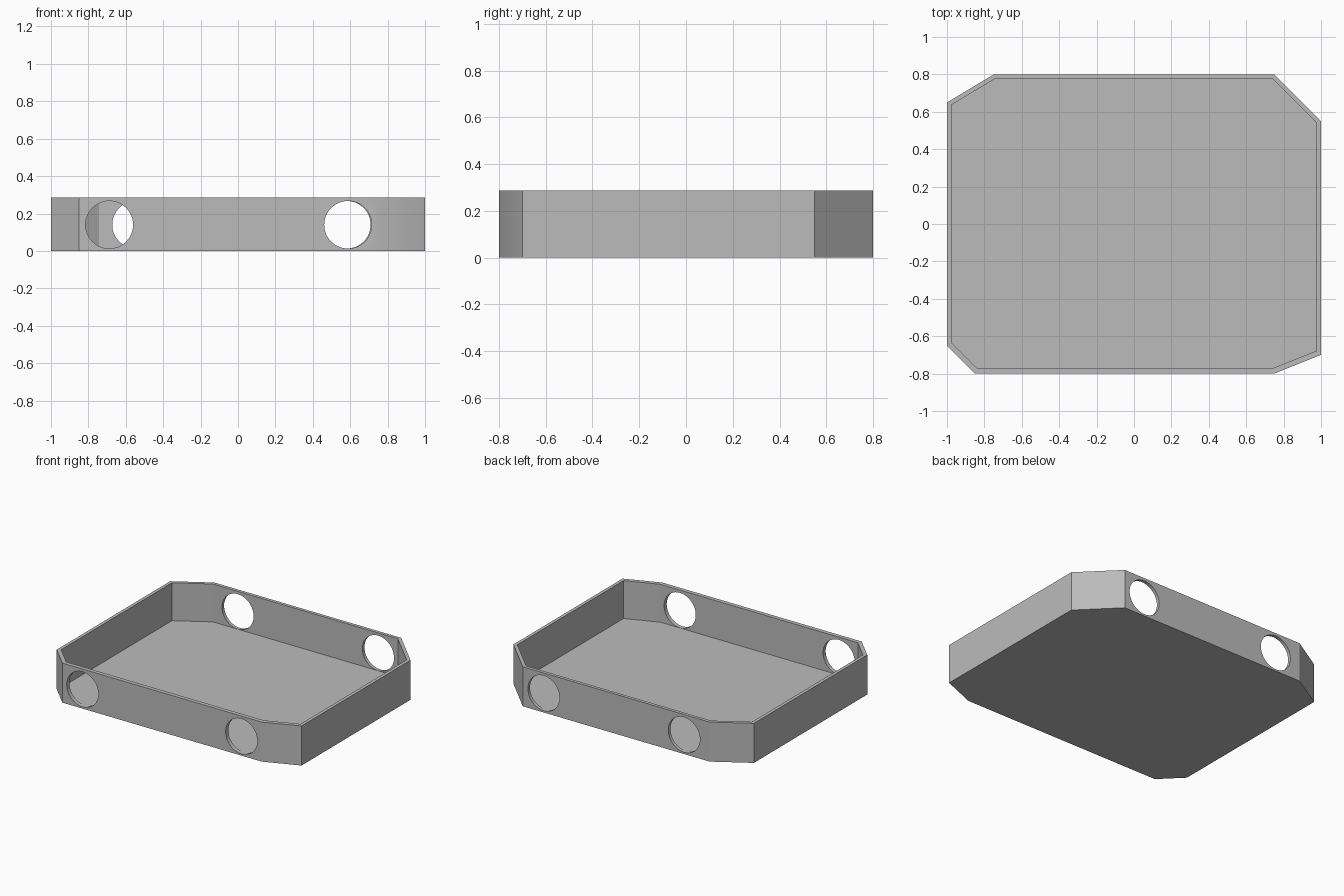
import bpy, bmesh, math
from mathutils import Matrix, Vector

cube = bpy.data.objects.get("Cube")
if cube:
    bpy.data.objects.remove(cube, do_unlink=True)

HEIGHT, FLOOR = 0.287, 0.012
HOLE_R, HOLE_Z = 0.127, 0.14

grey = bpy.data.materials.new("plain grey")
grey.use_nodes = True
colour = (0.5, 0.5, 0.5, 1)
grey.diffuse_color = colour
grey.node_tree.nodes["Principled BSDF"].inputs["Base Color"].default_value = colour

# Eight-sided outlines with unequal corner cuts, counter-clockwise
outer = [(-0.85, -0.8), (0.75, -0.8), (1, -0.7), (1, 0.55),
         (0.75, 0.8), (-0.75, 0.8), (-1, 0.65), (-1, -0.65)]
inner = [(-0.84, -0.77), (0.745, -0.77), (0.976, -0.678), (0.976, 0.54),
         (0.74, 0.776), (-0.744, 0.776), (-0.976, 0.637), (-0.976, -0.634)]


def make_object(name, bm):
    bmesh.ops.recalc_face_normals(bm, faces=bm.faces)
    mesh = bpy.data.meshes.new(name)
    bm.to_mesh(mesh)
    bm.free()
    mesh.materials.append(grey)
    obj = bpy.data.objects.new(name, mesh)
    bpy.context.collection.objects.link(obj)
    return obj


def bridge(bm, low, high):
    n = len(low)
    for i in range(n):
        j = (i + 1) % n
        bm.faces.new((low[i], low[j], high[j], high[i]))


# Open tray: base, outer wall, rim, inner wall and floor
bm = bmesh.new()
rings = [[bm.verts.new((x, y, z)) for x, y in outline]
         for outline, z in ((outer, 0), (outer, HEIGHT), (inner, HEIGHT), (inner, FLOOR))]
for low, high in zip(rings, rings[1:]):
    bridge(bm, low, high)
bm.faces.new(rings[0])
bm.faces.new(rings[-1])
tray = make_object("tray", bm)

# Round holes through the front and back walls
bm = bmesh.new()
for x, y in ((-0.688, -0.785), (0.588, -0.785), (-0.545, 0.788), (0.582, 0.788)):
    place = Matrix.Translation(Vector((x, y, HOLE_Z))) @ Matrix.Rotation(math.pi / 2, 4, "X")
    bmesh.ops.create_cone(bm, cap_ends=True, segments=64, radius1=HOLE_R,
                          radius2=HOLE_R, depth=0.1, matrix=place)
cutter = make_object("hole_cutter", bm)
cutter.hide_render = True

cut = tray.modifiers.new("holes", "BOOLEAN")
cut.operation = "DIFFERENCE"
cut.solver = "EXACT"
cut.object = cutter
bpy.ops.object.select_all(action="DESELECT")
bpy.context.view_layer.objects.active = tray
tray.select_set(True)
bpy.ops.object.modifier_apply(modifier=cut.name)
bpy.data.objects.remove(cutter, do_unlink=True)
bpy.ops.object.shade_smooth_by_angle(angle=math.radians(25))
